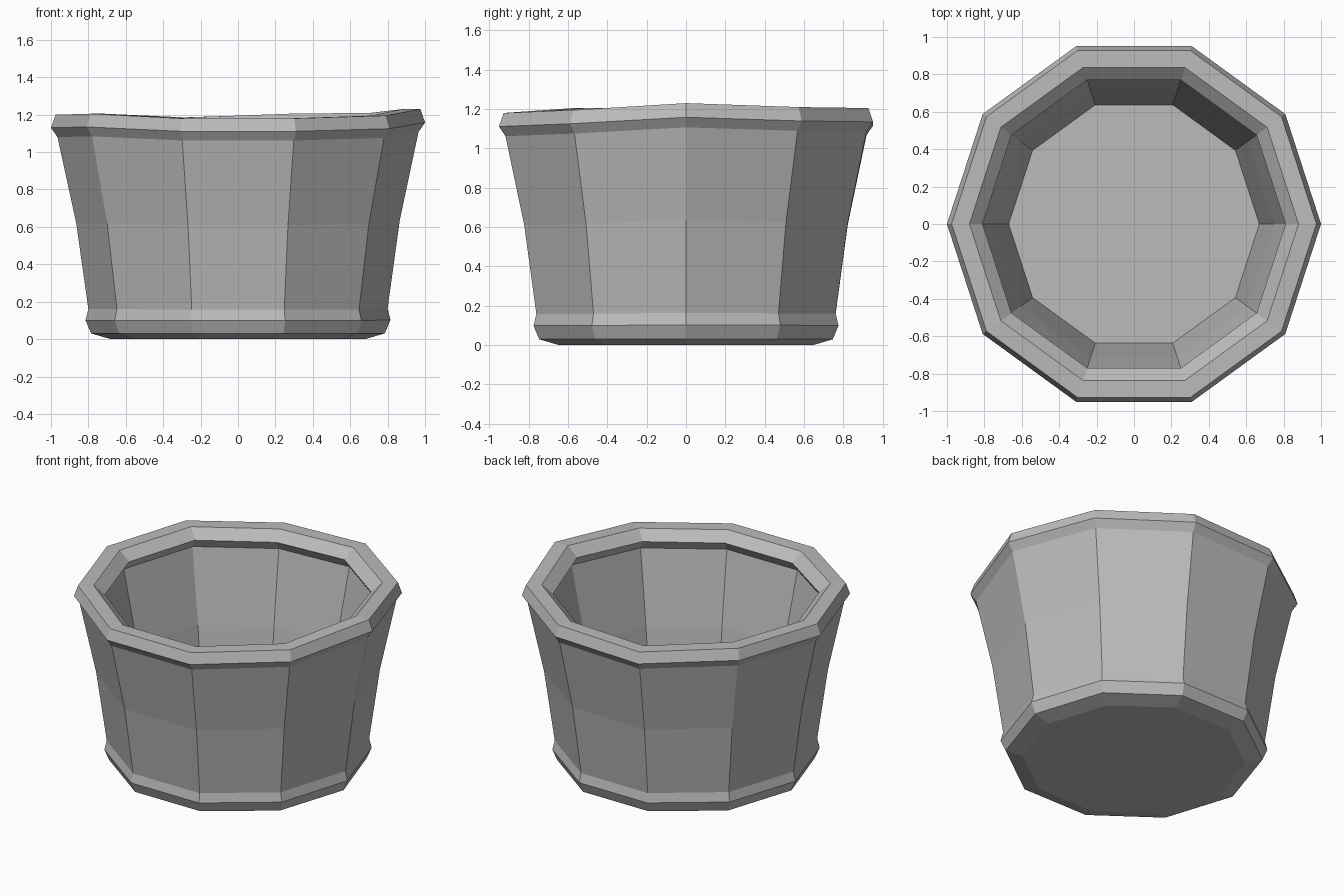
import bpy
import bmesh
from math import cos, sin, tau

cube = bpy.data.objects.get("Cube")
if cube:
    bpy.data.objects.remove(cube, do_unlink=True)

# Single grey clay colour
clay = bpy.data.materials.new("grey_clay")
clay.use_nodes = True
GREY = (0.5, 0.5, 0.5, 1)
clay.diffuse_color = GREY
clay.node_tree.nodes["Principled BSDF"].inputs["Base Color"].default_value = GREY

SIDES = 10
# Uneven rim: height change at each corner, fading out towards the foot
WOBBLE = [.03, .01, .005, -.015, .005, 0, .005, -.02, -.02, -.005]

# Radius and height, from the foot up the outside, over the lip, down the inside
PROFILE = [
    (.68, 0), (.785, .03), (.815, .1), (.8, .16),      # foot
    (.865, .62), (.965, 1.08),                         # outer wall
    (1, 1.13), (.975, 1.2), (.88, 1.2),                # rim
    (.81, 1.14), (.85, 1.08),                          # inner lip
    (.75, .6), (.67, .1),                              # inner wall
]

bm = bmesh.new()


def ring(radius, height):
    fade = height / 1.2
    return [bm.verts.new((radius * cos(tau * k / SIDES),
                          radius * sin(tau * k / SIDES),
                          height + WOBBLE[k] * fade)) for k in range(SIDES)]


rings = [ring(r, z) for r, z in PROFILE]
for low, high in zip(rings, rings[1:]):
    for k in range(SIDES):
        n = (k + 1) % SIDES
        bm.faces.new((low[k], low[n], high[n], high[k]))

# Underside and inner floor
bm.faces.new(rings[0][::-1])
bm.faces.new(rings[-1])

mesh = bpy.data.meshes.new("pot")
bm.to_mesh(mesh)
bm.free()
mesh.materials.append(clay)
pot = bpy.data.objects.new("pot", mesh)
bpy.context.collection.objects.link(pot)
